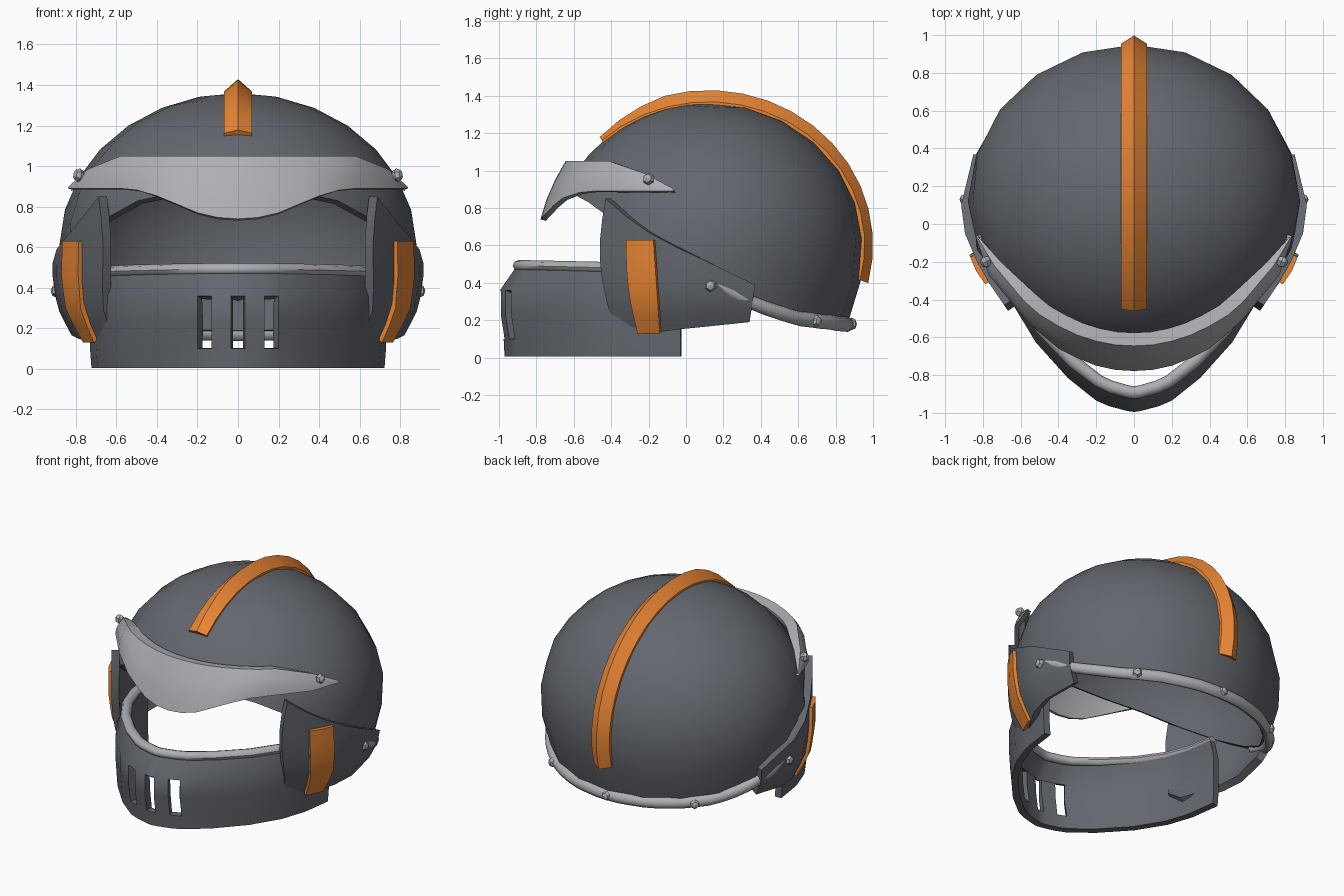
import bpy, bmesh
from math import sin, cos, pi, radians
from mathutils import Vector

if "Cube" in bpy.data.objects:
    bpy.data.objects.remove(bpy.data.objects["Cube"])


def material(name, r, g, b):
    m = bpy.data.materials.new(name)
    m.diffuse_color = (r, g, b, 1)
    m.use_nodes = True
    m.node_tree.nodes["Principled BSDF"].inputs["Base Color"].default_value = m.diffuse_color
    return m


orange = material("orange", 0.82, 0.24, 0.035)
dark = material("dark_grey", 0.125, 0.135, 0.155)
steel = material("steel", 0.42, 0.43, 0.45)
CORE = Vector((0, 0.1, 0.5))


def lerp(table, v):
    # piecewise linear lookup, keys ascending
    if v <= table[0][0]:
        return table[0][1]
    for (a, p), (b, q) in zip(table, table[1:]):
        if v <= b:
            return p + (q - p) * (v - a) / (b - a)
    return table[-1][1]


def finish(ob, angle, mat):
    bpy.ops.object.select_all(action='DESELECT')
    bpy.context.view_layer.objects.active = ob
    ob.select_set(True)
    for m in list(ob.modifiers):
        bpy.ops.object.modifier_apply(modifier=m.name)
    bpy.ops.object.shade_smooth_by_angle(angle=radians(angle))
    ob.data.materials.append(mat)


def grid(name, cols, mat, thick=0, closed=False, skip=(), angle=35, ring=False):
    # skin columns of points; thickness grows towards the helmet core
    bm = bmesh.new()
    vs = [[bm.verts.new(p) for p in c] for c in cols]
    n, m = len(cols), len(cols[0])
    for i in range(n if closed else n - 1):
        for j in range(m if ring else m - 1):
            if (i, j) not in skip:
                a, b = vs[i], vs[(i + 1) % n]
                bm.faces.new((a[j], b[j], b[(j + 1) % m], a[(j + 1) % m]))
    if ring:
        bm.faces.new(vs[0])
        bm.faces.new(vs[-1])
    bmesh.ops.remove_doubles(bm, verts=bm.verts, dist=1e-4)
    bmesh.ops.recalc_face_normals(bm, faces=bm.faces)
    if not ring and sum(f.normal.dot(f.calc_center_median() - CORE) for f in bm.faces) < 0:
        bmesh.ops.reverse_faces(bm, faces=bm.faces)
    me = bpy.data.meshes.new(name)
    bm.to_mesh(me)
    bm.free()
    ob = bpy.data.objects.new(name, me)
    bpy.context.collection.objects.link(ob)
    if thick:
        s = ob.modifiers.new("shell", 'SOLIDIFY')
        s.thickness, s.offset = thick, -1
    finish(ob, angle, mat)


def tube(name, pts, rx, rz, sides=8):
    # sweep with an elliptical section
    pts = [Vector(p) for p in pts]
    cols = []
    for i, p in enumerate(pts):
        d = pts[min(i + 1, len(pts) - 1)] - pts[max(i - 1, 0)]
        s = Vector((d.y, -d.x, 0)).normalized()
        cols.append([p + s * rx * cos(2 * pi * k / sides) + Vector((0, 0, rz * sin(2 * pi * k / sides)))
                     for k in range(sides)])
    grid(name, cols, steel, ring=True, angle=50)


def rivet(name, p, d):
    bpy.ops.mesh.primitive_uv_sphere_add(segments=6, ring_count=4, radius=0.034, location=p)
    ob = bpy.context.object
    ob.name = name
    ob.rotation_euler = Vector(d).to_track_quat('Z', 'Y').to_euler()
    ob.scale.z = 0.85
    ob.data.materials.append(steel)


def mirrored(half):
    # half starts on the centre line
    return [[(-x, y, z) for x, y, z in c] for c in half[:0:-1]] + half


# dome: ellipsoid trimmed along a sloping lower edge
EDGE = [(-0.7, 0.93), (-0.5, 0.82), (-0.3, 0.67), (0, 0.48), (0.36, 0.29), (0.6, 0.21), (0.95, 0.17)]


def dome_pt(th, ph):
    rz = 0.76 if ph < pi / 2 else 0.95
    return (0.88 * sin(ph) * sin(th), 0.12 + 0.83 * sin(ph) * cos(th), 0.6 + rz * cos(ph))


def edge_angle(th):
    ph = 0.5
    while True:
        x, y, z = dome_pt(th, ph)
        if z < lerp(EDGE, y):
            return ph
        ph += 0.004


cols = []
for i in range(20):
    th = 2 * pi * i / 20
    e = edge_angle(th)
    cols.append([dome_pt(th, e * j / 8) for j in range(9)])
grid("dome", cols, dark, 0.04, closed=True)

# trim and rivets around the rear edge of the dome
angles = [i * radians(6.2) for i in range(-14, 15)]
tube("rear_trim", [dome_pt(th, edge_angle(th)) for th in angles], 0.035, 0.04)
for s in (-1, 1):
    rivet("rear_rivet", (s * 0.555, 0.695, 0.195), (s * 0.6, 0.7, 0))
rivet("rear_rivet", (0, 0.885, 0.18), (0, 1, 0))


# ridged crest, thinner towards the brow
def crest_pt(t, x, h):
    return (x, 0.12 + (0.83 + h * 0.72) * cos(t), 0.6 + (0.76 + h) * sin(t))


cols = []
for i in range(17):
    t = radians(133 - i * 147 / 16)
    k = min(1, 0.45 + i * 0.18)
    cols.append([crest_pt(t, x, h) for x, h in ((-0.07, -0.03), (-0.07, 0.008), (0, 0.07 * k),
                                                (0.07, 0.008), (0.07, -0.03))])
grid("crest", cols, orange, ring=True, angle=30)

# chin guard with three vent slots
CHIN = [(0, -1), (0.035, -0.995), (0.13, -0.97), (0.2, -0.94), (0.35, -0.82),
        (0.52, -0.63), (0.64, -0.43), (0.70, -0.25), (0.73, -0.03)]


def chin_pt(x, y, z, dy, dx):
    return (x * (1 - dx), y + dy * min(1, -y * 1.1), z)


half = [[chin_pt(x, y, *r) for r in ((0.005, 0.03, 0.01), (0.1, 0.025, 0), (0.23, 0.005, 0),
                                     (0.36, 0.005, 0), (0.475, 0.085, 0.045))] for x, y in CHIN]
mid = len(CHIN) - 1
skip = {(c, r) for c in (mid - 3, mid - 1, mid, mid + 2) for r in (1, 2)}
grid("chin_guard", mirrored(half), dark, 0.045, skip=skip)
top = [[chin_pt(x, y, 0.472 + 0.02 * max(0, -y), 0.107, 0.065)] for x, y in CHIN]
tube("chin_trim", [c[0] for c in mirrored(top)], 0.034, 0.03)

# visor: upper and lower edge from the centre outward
UPPER = [(0, -0.645, 1.05), (0.1, -0.64, 1.05), (0.2, -0.62, 1.05), (0.3, -0.588, 1.05), (0.4, -0.54, 1.05),
         (0.5, -0.48, 1.05), (0.58, -0.41, 1.05), (0.74, -0.22, 0.985), (0.83, -0.07, 0.905)]
LOWER = [(0, -0.778, 0.74), (0.1, -0.772, 0.747), (0.2, -0.75, 0.77), (0.3, -0.71, 0.812), (0.4, -0.66, 0.853),
         (0.5, -0.575, 0.882), (0.58, -0.5, 0.89), (0.77, -0.27, 0.89), (0.84, -0.065, 0.89)]
half = []
for a, b in zip(UPPER, LOWER):
    a, b = Vector(a), Vector(b)
    out = Vector((a.x, a.y, 0)).normalized()
    w = min(1, (a.z - b.z) / 0.15)
    inner = a - out * 0.07 * w - Vector((0, 0, 0.012 * w))
    half.append([tuple(inner), tuple(a)] + [tuple(a.lerp(b, f) + out * 0.015 * w * sin(pi * f)) for f in (0.33, 0.67, 1)])
grid("visor", mirrored(half), steel, 0.03, angle=60)

# cheek plates, their stripes and rivets
SX = [(-0.47, 0.66), (-0.25, 0.81), (-0.05, 0.895), (0.1, 0.915), (0.37, 0.86)]
SZ = [(0.11, -0.13), (0.18, -0.085), (0.3, -0.025), (0.45, 0)]
# (y, z) bottom, (y, z) top of each column
CHEEK = [(0.34, 0.19, 0.37, 0.39), (0.1, 0.165, 0.1, 0.52), (-0.05, 0.15, -0.05, 0.59), (-0.18, 0.13, -0.2, 0.67),
         (-0.29, 0.11, -0.32, 0.755), (-0.39, 0.18, -0.43, 0.85)]
STRIPE = [(-0.14, 0.13, -0.175, 0.63), (-0.2, 0.13, -0.25, 0.63), (-0.26, 0.13, -0.32, 0.63)]


def plate(cols, s, out, bulge):
    res = []
    for i, (y0, z0, y1, z1) in enumerate(cols):
        c = []
        for k in range(7):
            f = k / 6
            y, z = y0 + (y1 - y0) * f, z0 + (z1 - z0) * f
            if i == len(cols) - 1:
                y -= bulge * sin(pi * f)
            c.append((s * (lerp(SX, y) + lerp(SZ, z) + out), y, z))
        res.append(c)
    return res


for s, side in ((-1, "left"), (1, "right")):
    grid(side + "_cheek_plate", plate(CHEEK, s, 0, 0.05), dark, 0.05)
    grid(side + "_cheek_stripe", plate(STRIPE, s, 0.025, 0.02), orange, 0.04)
    rivet(side + "_cheek_rivet", (s * 0.895, 0.13, 0.385), (s, 0, 0))
    rivet(side + "_visor_rivet", (s * 0.785, -0.2, 0.955), (s, -0.4, 0.2))
